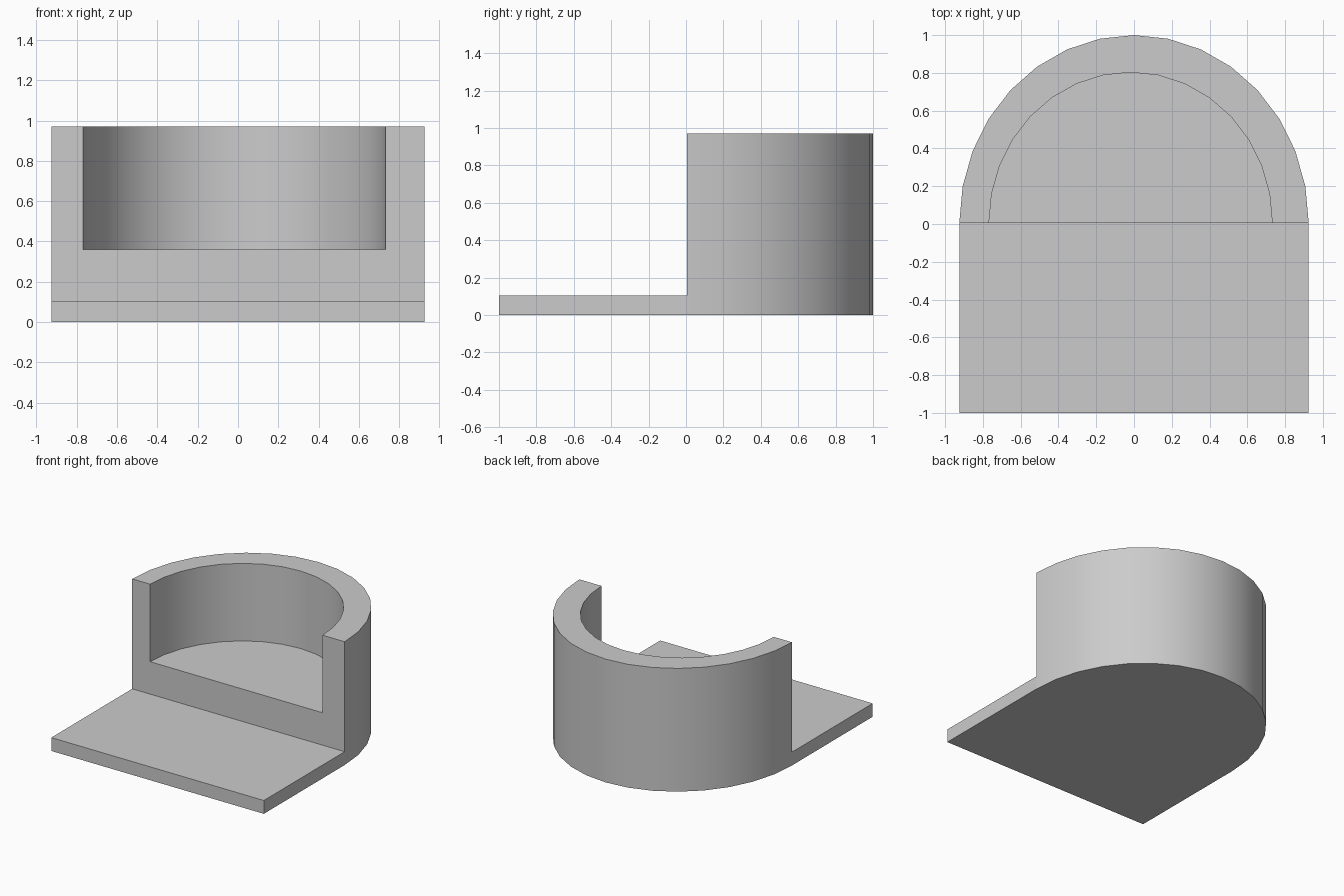
import bpy
import bmesh
from math import sin, cos, pi, radians

if "Cube" in bpy.data.objects:
    bpy.data.objects.remove(bpy.data.objects["Cube"])

GREY = (0.6, 0.6, 0.6, 1)
grey = bpy.data.materials.new("plain grey")
grey.use_nodes = True
grey.diffuse_color = GREY
grey.node_tree.nodes["Principled BSDF"].inputs["Base Color"].default_value = GREY

WALL_Y = 0.005   # flat front of the half-round body
STEPS = 16       # sides of each half-round


def prism(name, outline, bottom, top):
    """Extrude a closed plan outline between two heights."""
    bm = bmesh.new()
    base = bm.faces.new([bm.verts.new((x, y, bottom)) for x, y in outline])
    extruded = bmesh.ops.extrude_face_region(bm, geom=[base], use_keep_orig=True)
    for vert in extruded["geom"]:
        if isinstance(vert, bmesh.types.BMVert):
            vert.co.z = top
    bmesh.ops.recalc_face_normals(bm, faces=bm.faces)
    mesh = bpy.data.meshes.new(name)
    bm.to_mesh(mesh)
    bm.free()
    mesh.materials.append(grey)
    obj = bpy.data.objects.new(name, mesh)
    bpy.context.collection.objects.link(obj)
    return obj


def half_round(cx, rx, ry):
    """Plan of a half ellipse bulging to the back."""
    angles = [pi * i / STEPS for i in range(STEPS + 1)]
    return [(cx + rx * cos(a), WALL_Y + ry * sin(a)) for a in angles]


# Flat front plate
prism("front_plate", [(-0.925, -1), (0.925, -1), (0.925, WALL_Y), (-0.925, WALL_Y)], 0, 0.105)

# Half-round body, hollowed from the top and open at the front
body = prism("half_round_body", half_round(0, 0.925, 1 - WALL_Y), 0, 0.97)
pocket = half_round(-0.018, 0.75, 0.798)
pocket += [(pocket[-1][0], -0.2), (pocket[0][0], -0.2)]
cutter = prism("pocket_cutter", pocket, 0.36, 1.2)
cutter.hide_render = True

cut = body.modifiers.new("pocket", "BOOLEAN")
cut.operation = "DIFFERENCE"
cut.solver = "EXACT"
cut.object = cutter
bpy.ops.object.select_all(action="DESELECT")
body.select_set(True)
bpy.context.view_layer.objects.active = body
bpy.ops.object.modifier_apply(modifier=cut.name)
bpy.data.objects.remove(cutter)

# Smooth curved walls, crisp rims
bpy.ops.object.shade_smooth_by_angle(angle=radians(30))
